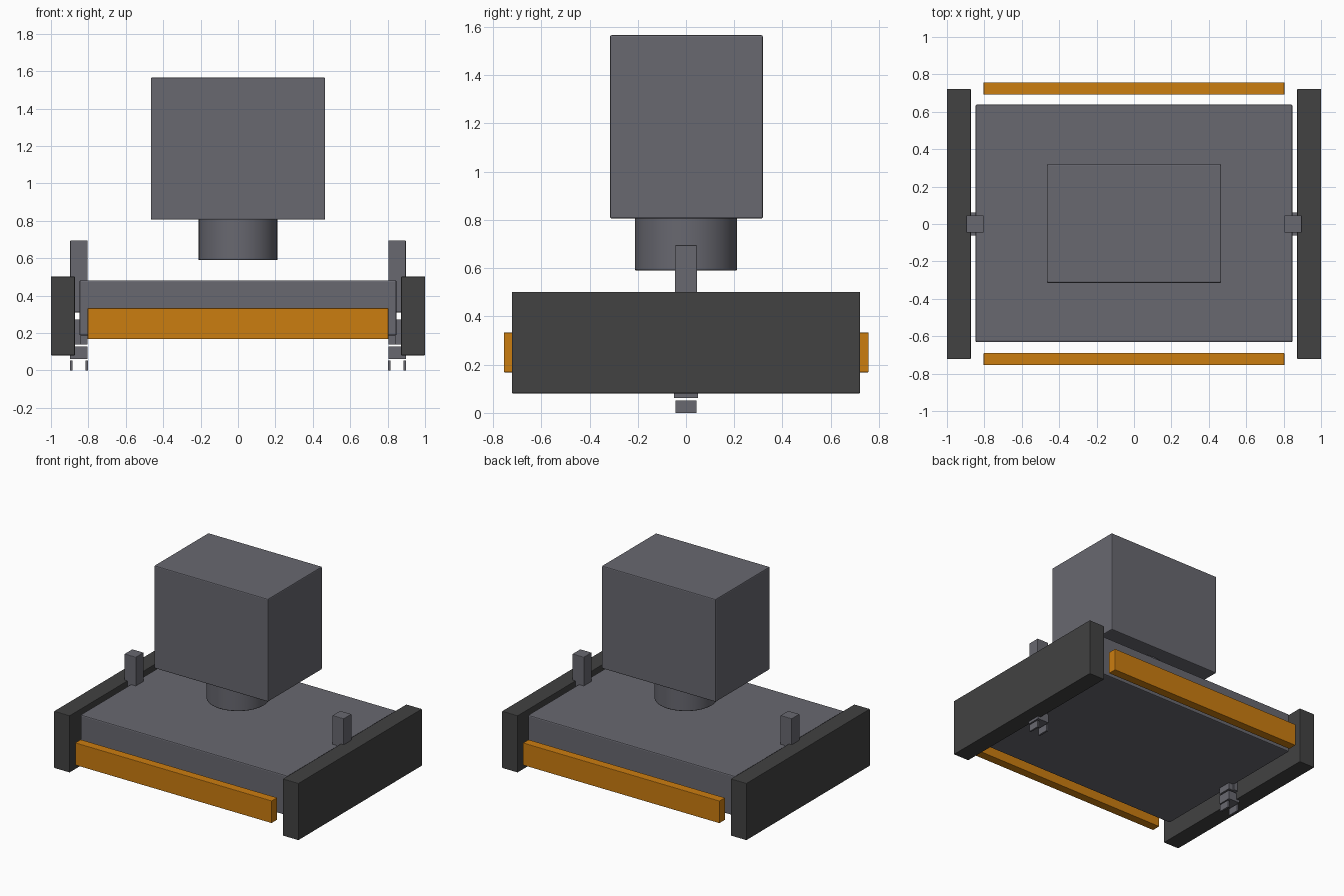
import bpy

if "Cube" in bpy.data.objects:
    bpy.data.objects.remove(bpy.data.objects["Cube"])


def material(name, rgb):
    m = bpy.data.materials.new(name)
    m.diffuse_color = (*rgb, 1)
    m.use_nodes = True
    m.node_tree.nodes["Principled BSDF"].inputs["Base Color"].default_value = m.diffuse_color
    return m


GREY = material("slate grey", (0.138, 0.138, 0.162))
DARK = material("charcoal", (0.054, 0.054, 0.054))
ORANGE = material("orange", (0.60, 0.205, 0.005))


def finish(ob, name, mat, bevel):
    ob.name = name
    ob.data.materials.append(mat)
    if bevel:
        mod = ob.modifiers.new("soft edge", "BEVEL")
        mod.width, mod.segments, mod.limit_method = bevel, 2, "ANGLE"


def box(name, x, y, z, mat, bevel=0.0):
    """Box spanning the (low, high) range on each axis."""
    spans = (x, y, z)
    bpy.ops.mesh.primitive_cube_add(size=1, location=[(a + b) / 2 for a, b in spans])
    ob = bpy.context.object
    ob.scale = [b - a for a, b in spans]
    bpy.ops.object.transform_apply(location=False, rotation=False, scale=True)
    finish(ob, name, mat, bevel)


# Main deck
box("deck", (-0.848, 0.848), (-0.632, 0.638), (0.187, 0.482), GREY, 0.008)

# Neck and head, hovering above the deck
bpy.ops.mesh.primitive_cylinder_add(vertices=32, radius=0.212, depth=0.225,
                                    location=(0, 0, 0.7025))
neck = bpy.context.object
finish(neck, "neck", GREY, 0.006)
bpy.ops.object.shade_smooth_by_angle()
box("head", (-0.466, 0.466), (-0.315, 0.319), (0.806, 1.566), GREY, 0.007)

# Bumpers at front and back
box("front_bumper", (-0.804, 0.804), (-0.755, -0.69), (0.168, 0.333), ORANGE, 0.003)
box("back_bumper", (-0.804, 0.804), (0.692, 0.757), (0.168, 0.333), ORANGE, 0.003)

for side, s in (("left", -1), ("right", 1)):
    def side_box(name, x0, x1, y, z, mat=GREY, bevel=0.0):
        box(f"{side}_{name}", sorted((s * x0, s * x1)), y, z, mat, bevel)

    # Side track
    side_box("track", 0.872, 1.0, (-0.722, 0.722), (0.081, 0.502), DARK, 0.004)
    # Upright post with its mount and lower bracket
    side_box("post", 0.804, 0.897, (-0.046, 0.046), (0.31, 0.695), GREY, 0.004)
    side_box("mount", 0.84, 0.89, (-0.062, 0.062), (0.14, 0.272))
    side_box("mount_foot", 0.804, 0.89, (-0.05, 0.05), (0.14, 0.188))
    side_box("bracket", 0.804, 0.897, (-0.05, 0.05), (0.062, 0.128))
    # Paired prongs below the bracket
    side_box("inner_prong", 0.802, 0.816, (-0.043, 0.043), (0.0, 0.052))
    side_box("outer_prong", 0.884, 0.897, (-0.043, 0.043), (0.0, 0.052))
